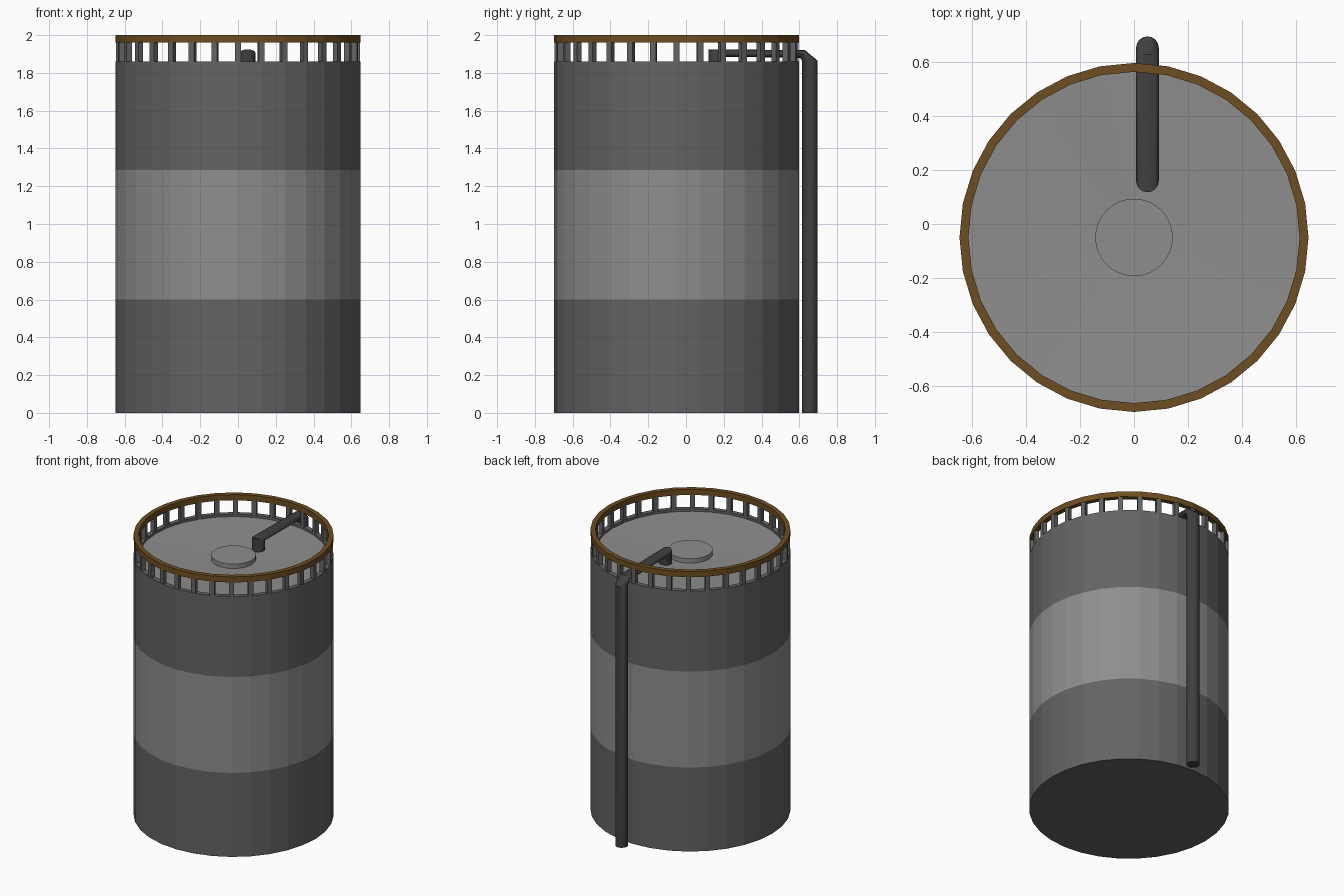
import bpy, bmesh
from math import sin, cos, pi
from mathutils import Matrix

cube = bpy.data.objects.get("Cube")
if cube:
    bpy.data.objects.remove(cube, do_unlink=True)

CY = -0.05        # tank axis
R, R_IN = 0.648, 0.615
SIDES = 32
WALL_TOP = 1.86


def material(name, r, g, b):
    m = bpy.data.materials.new(name)
    m.use_nodes = True
    m.diffuse_color = (r, g, b, 1)
    m.node_tree.nodes["Principled BSDF"].inputs["Base Color"].default_value = (r, g, b, 1)
    return m


dark_grey = material("dark grey", 0.125, 0.125, 0.125)
light_grey = material("light grey", 0.27, 0.27, 0.27)
pipe_grey = material("charcoal", 0.05, 0.05, 0.05)
brown = material("rust brown", 0.155, 0.075, 0.015)


def finish(bm, name, *mats):
    bmesh.ops.recalc_face_normals(bm, faces=bm.faces)
    mesh = bpy.data.meshes.new(name)
    bm.to_mesh(mesh)
    bm.free()
    for m in mats:
        mesh.materials.append(m)
    obj = bpy.data.objects.new(name, mesh)
    bpy.context.collection.objects.link(obj)
    return obj


def bridge(bm, rings):
    for a, b in zip(rings, rings[1:]):
        n = len(a)
        for i in range(n):
            j = (i + 1) % n
            bm.faces.new((a[i], a[j], b[j], b[i]))


def lathe(profile, sides=SIDES, closed=False):
    """Revolve (radius, z) points about the tank axis."""
    bm = bmesh.new()
    rings = [[bm.verts.new((r * cos(2 * pi * i / sides), CY + r * sin(2 * pi * i / sides), z))
              for i in range(sides)] for r, z in profile]
    bridge(bm, rings + rings[:1] if closed else rings)
    if not closed:
        bm.faces.new(rings[0])
        bm.faces.new(rings[-1])
    return bm


# Tank wall with a lighter painted band around the middle
bm = lathe([(R, 0), (R, 0.6), (R, 1.285), (R, WALL_TOP),
            (R_IN, WALL_TOP), (R_IN, 1.80)])
for f in bm.faces:
    z = f.calc_center_median().z
    f.material_index = 1 if 0.6 < z < 1.285 and len(f.verts) == 4 else 0
finish(bm, "tank_wall", dark_grey, light_grey)

# Shallow dished roof with a round hatch in the middle
finish(lathe([(R_IN, 1.80), (R_IN, 1.843), (0.14, 1.825)]), "roof_deck", light_grey)
finish(lathe([(0.144, 1.81), (0.144, 1.857)]), "roof_hatch", light_grey)

# Railing: handrail ring on a circle of square posts
finish(lathe([(R, 1.96), (R, 2.0), (R_IN, 2.0), (R_IN, 1.96)], closed=True),
       "handrail", brown)
bm = bmesh.new()
for i in range(SIDES):
    turn = Matrix.Translation((0, CY, 0)) @ Matrix.Rotation(2 * pi * i / SIDES, 4, 'Z')
    place = turn @ Matrix.Translation((0.63, 0, (WALL_TOP + 1.96) / 2))
    bmesh.ops.create_cube(bm, size=1,
                          matrix=place @ Matrix.Diagonal((0.03, 0.032, 0.104, 1)))
finish(bm, "railing_posts", dark_grey)

# Pipe: up the back, over the wall and down into the roof
# each ring: centre y, centre z, half depth in y, half height in z
PIPE_X, PIPE_R, PIPE_SIDES = 0.05, 0.042, 16
stations = [(0.655, 0, 0.042, 0), (0.655, 1.865, 0.042, 0),
            (0.617, 1.90, 0.013, 0.02), (0.16, 1.905, -0.042, 0.02),
            (0.16, 1.82, -0.042, 0)]
bm = bmesh.new()
rings = []
for y, z, dy, dz in stations:
    angles = [2 * pi * i / PIPE_SIDES for i in range(PIPE_SIDES)]
    rings.append([bm.verts.new((PIPE_X + PIPE_R * cos(a), y + dy * sin(a), z + dz * sin(a)))
                  for a in angles])
bridge(bm, rings)
bm.faces.new(rings[0])
bm.faces.new(rings[-1])
pipe = finish(bm, "feed_pipe", pipe_grey)
for p in pipe.data.polygons:
    p.use_smooth = len(p.vertices) == 4
bpy.context.view_layer.objects.active = pipe
pipe.select_set(True)
bpy.ops.object.shade_smooth_by_angle(angle=0.6)
pipe.select_set(False)
